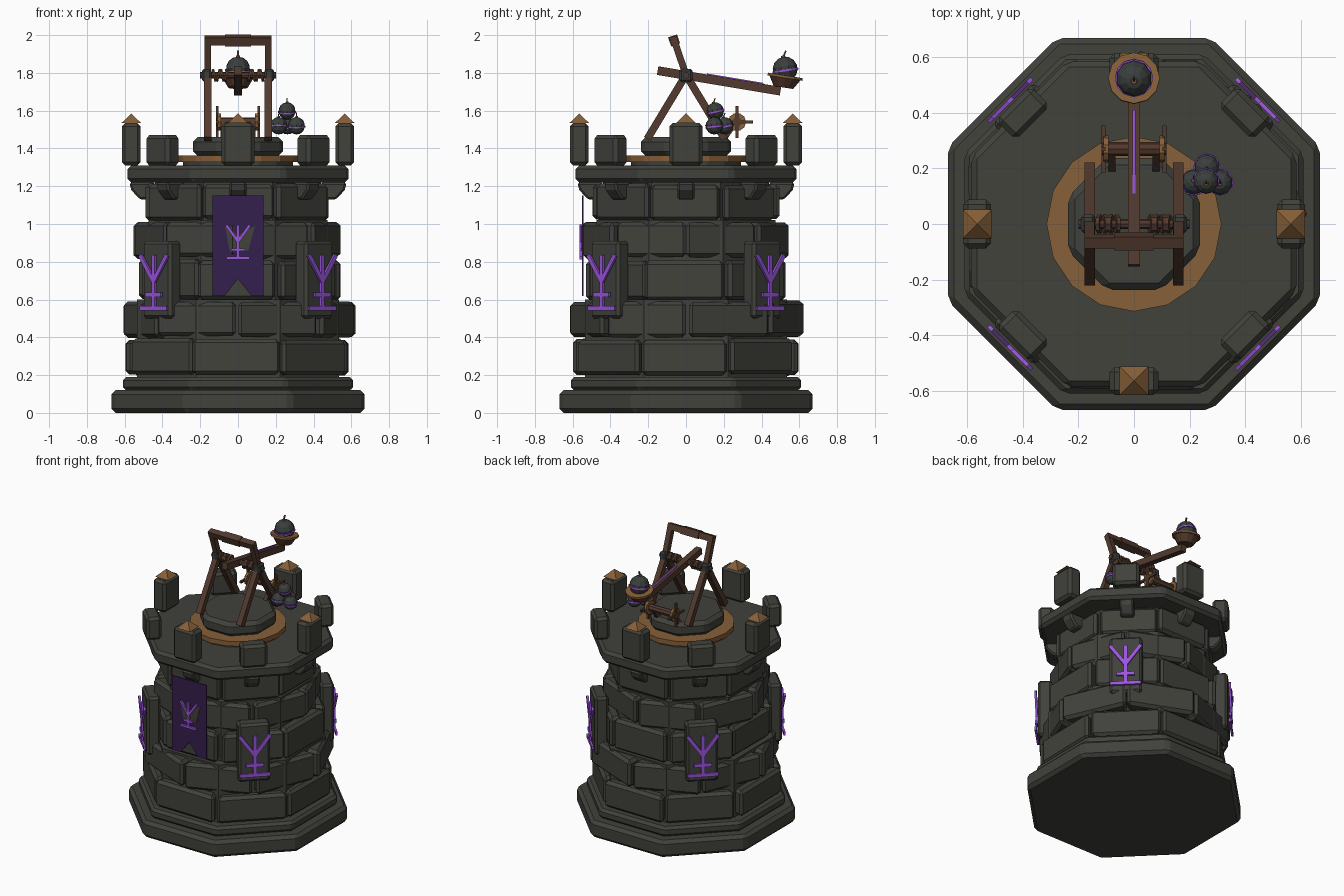
import bpy, bmesh, math, random
from mathutils import Matrix, Vector

random.seed(4)
cube = bpy.data.objects.get("Cube")
if cube:
    bpy.data.objects.remove(cube, do_unlink=True)


def material(name, rgb):
    m = bpy.data.materials.new(name)
    m.use_nodes = True
    m.diffuse_color = (*rgb, 1)
    m.node_tree.nodes["Principled BSDF"].inputs["Base Color"].default_value = (*rgb, 1)
    return m


STONE = material("dark stone", (0.052, 0.054, 0.044))
IRON = material("dark iron", (0.042, 0.05, 0.046))
WOOD = material("brown wood", (0.085, 0.042, 0.027))
BRONZE = material("bronze", (0.24, 0.115, 0.04))
GLOW = material("bright purple", (0.33, 0.09, 0.72))
CLOTH = material("dark purple cloth", (0.035, 0.014, 0.075))

T = math.tan(math.pi / 8)
ID = Matrix.Identity(4)


def turn(deg, axis="Z"):
    return Matrix.Rotation(math.radians(deg), 4, axis)


def finish(name, bm, mat, M=ID, bevel=0):
    bmesh.ops.recalc_face_normals(bm, faces=bm.faces)
    mesh = bpy.data.meshes.new(name)
    bm.to_mesh(mesh)
    bm.free()
    mesh.materials.append(mat)
    ob = bpy.data.objects.new(name, mesh)
    bpy.context.collection.objects.link(ob)
    ob.matrix_world = M
    if bevel:
        mod = ob.modifiers.new("chamfer", "BEVEL")
        mod.width = bevel
        mod.segments = 1
        mod.angle_limit = math.radians(35)
    return ob


def prism(name, pts, z0, z1, mat, M=ID, bevel=0):
    bm = bmesh.new()
    face = bm.faces.new([bm.verts.new((x, y, z0)) for x, y in pts])
    ext = bmesh.ops.extrude_face_region(bm, geom=[face])
    top = [v for v in ext["geom"] if isinstance(v, bmesh.types.BMVert)]
    bmesh.ops.translate(bm, vec=(0, 0, z1 - z0), verts=top)
    return finish(name, bm, mat, M, bevel)


def octagon(apothem):
    r = apothem / math.cos(math.pi / 8)
    return [(r * math.cos(a), r * math.sin(a))
            for a in (math.pi / 8 + i * math.pi / 4 for i in range(8))]


def box(name, center, size, mat, M=ID, bevel=0):
    bm = bmesh.new()
    bmesh.ops.create_cube(bm, size=1, matrix=Matrix.Diagonal((*size, 1)))
    return finish(name, bm, mat, M @ Matrix.Translation(center), bevel)


def beam(name, a, b, w, h, mat, M=ID):
    a, b = Vector(a), Vector(b)
    rot = (b - a).to_track_quat("Z", "Y").to_matrix().to_4x4()
    return box(name, (0, 0, 0), (w, h, (b - a).length), mat,
               M @ Matrix.Translation((a + b) / 2) @ rot)


def cone(name, center, r1, r2, depth, sides, mat, rot=ID, M=ID):
    bm = bmesh.new()
    bmesh.ops.create_cone(bm, cap_ends=True, segments=sides, radius1=r1, radius2=r2, depth=depth)
    return finish(name, bm, mat, M @ Matrix.Translation(center) @ rot)


# Stepped base, inner core and parapet slab
prism("base_plinth", octagon(0.67), 0, 0.12, STONE, bevel=0.022)
prism("base_step", octagon(0.61), 0.12, 0.19, STONE, bevel=0.018)
prism("core_low", octagon(0.535), 0.18, 0.6, STONE)
prism("core_mid", octagon(0.475), 0.6, 1.02, STONE)
prism("core_high", octagon(0.44), 1.02, 1.24, STONE)
prism("parapet_slab", octagon(0.585), 1.22, 1.31, STONE, bevel=0.02)

# Block courses, every other one turned by half a face
courses = [(0.2, 0.39, 0.585, 0), (0.4, 0.59, 0.575, 22.5), (0.6, 0.81, 0.53, 0),
           (0.82, 1.01, 0.515, 22.5), (1.02, 1.21, 0.485, 0)]
for n, (z0, z1, ap, offset) in enumerate(courses):
    for i in range(8):
        r = ap + random.uniform(-0.008, 0.012)
        inner = r - 0.12
        w, wi = r * T - 0.008, inner * T - 0.008
        tilt = turn(45 * i + offset + random.uniform(-1.2, 1.2))
        prism(f"block_{n}_{i}", [(inner, -wi), (r, -w), (r, w), (inner, wi)],
              z0 + random.uniform(-0.006, 0.006), z1 + random.uniform(-0.006, 0.006),
              STONE, tilt, 0.02)


def rune(name, M, s):
    # Strokes lie in the local yz plane, facing +x
    strokes = [((0, 0), (0, 0.28)), ((-0.1, 0), (0.1, 0)), ((-0.058, 0.07), (0.058, 0.07)),
               ((0, 0.14), (-0.1, 0.28)), ((0, 0.14), (0.1, 0.28))]
    for k, ((y0, h0), (y1, h1)) in enumerate(strokes):
        beam(f"{name}_stroke_{k}", (0, y0 * s, h0 * s), (0, y1 * s, h1 * s),
             0.014, 0.024 * s, GLOW, M)


# Merlons with alternating caps, corbels and diagonal tablets
for i in range(8):
    M = turn(45 * i)
    capped = i % 2 == 0
    top = 1.535 if capped else 1.47
    box(f"merlon_{i}", (0.565, 0, (1.31 + top) / 2), (0.1, 0.175, top - 1.31), STONE, M, 0.018)
    prism(f"corbel_{i}", [(0.44, 1.22), (0.575, 1.22), (0.565, 1.18), (0.52, 1.13), (0.44, 1.13)],
          -0.045, 0.045, STONE, M @ turn(90, "X"), 0.01)
    if capped:
        cone(f"merlon_cap_{i}", (0.565, 0, 1.56), 0.073, 0, 0.05, 4, BRONZE, turn(45), M)
    else:
        box(f"tablet_{i}", (0.57, 0, 0.705), (0.09, 0.21, 0.41), STONE, M, 0.015)
        rune(f"tablet_rune_{i}", M @ Matrix.Translation((0.63, 0, 0.555)), 1)

# Swallowtail banner on the front, with a stone emblem plate and small rune
to_front = turn(90, "X")
prism("banner", [(-0.135, 1.15), (-0.135, 0.62), (-0.07, 0.62), (0, 0.71), (0.07, 0.62),
                 (0.135, 0.62), (0.135, 1.15)], 0.542, 0.55, CLOTH, to_front)
prism("banner_emblem", [(-0.07, 0.99), (-0.045, 0.86), (0.055, 0.86), (0.09, 0.99), (0, 0.94)],
      0.547, 0.553, STONE, to_front)
rune("banner_rune", turn(-90) @ Matrix.Translation((0.557, 0, 0.82)), 0.62)

# Turntable
cone("turntable_ring", (0, 0, 1.345), 0.315, 0.315, 0.035, 16, BRONZE)
cone("turntable_foot", (0, 0, 1.32), 0.29, 0.29, 0.03, 16, STONE)
prism("turntable_platform", octagon(0.238), 1.36, 1.46, STONE, bevel=0.025)

# Side frames: leaning front leg, back leg, upper post, hub and torsion coils
for side, s in (("left", 1), ("right", -1)):
    x = 0.16 * s
    beam(f"{side}_front_leg", (x, -0.205, 1.45), (x, 0, 1.79), 0.038, 0.04, WOOD)
    beam(f"{side}_back_leg", (x, 0.205, 1.45), (x, 0, 1.79), 0.038, 0.04, WOOD)
    beam(f"{side}_upper_post", (x, 0, 1.79), (x, -0.062, 1.97), 0.036, 0.036, WOOD)
    box(f"{side}_hub", (0.165 * s, 0, 1.787), (0.05, 0.068, 0.068), IRON, ID, 0.01)
    for k in range(4):
        cone(f"{side}_coil_{k}", ((0.062 + 0.021 * k) * s, 0, 1.787), 0.034, 0.034, 0.014, 8,
             WOOD, turn(90 + (-1) ** k * 14, "Y"))
    # Winch wheels with crossed handles
    cone(f"{side}_winch_wheel", (0.1 * s, 0.27, 1.54), 0.048, 0.048, 0.018, 10, BRONZE, turn(90, "Y"))
    for k in range(2):
        box(f"{side}_winch_handle_{k}", (0.11 * s, 0.27, 1.54), (0.014, 0.016, 0.168), WOOD,
            ID if k == 0 else Matrix.Translation((0, 0.27, 1.54)) @ turn(90, "X")
            @ Matrix.Translation((0, -0.27, -1.54)))
    beam(f"{side}_winch_stand", (0.08 * s, 0.2, 1.45), (0.08 * s, 0.27, 1.55), 0.025, 0.03, WOOD)
cone("axle", (0, 0, 1.787), 0.018, 0.018, 0.4, 8, WOOD, turn(90, "Y"))
cone("winch_roller", (0, 0.27, 1.54), 0.025, 0.025, 0.23, 8, WOOD, turn(90, "Y"))
cross = Matrix.Translation((0, -0.063, 1.972)) @ turn(19, "X")
box("cross_beam", (0, 0, 0), (0.355, 0.04, 0.042), WOOD, cross)
box("cross_beam_pad", (0, 0, 0), (0.14, 0.05, 0.05), WOOD, cross)

# Throwing arm with inlaid strip
beam("throwing_arm", (0, -0.15, 1.812), (0, 0.5, 1.703), 0.042, 0.046, WOOD)
beam("arm_strip", (0, 0.11, 1.793), (0, 0.41, 1.743), 0.01, 0.008, GLOW)


def shot(name, center, r, lean):
    # Faceted ball with a tilted belt and a fuse
    M = Matrix.Translation(center) @ turn(lean, "X")
    bm = bmesh.new()
    bmesh.ops.create_uvsphere(bm, u_segments=10, v_segments=7, radius=r)
    finish(f"{name}_ball", bm, IRON, M)
    cone(f"{name}_belt", (0, 0, -r * 0.1), r * 1.05, r * 1.05, r * 0.16, 12, GLOW, ID, M)
    cone(f"{name}_plug", (0, 0, r), r * 0.2, r * 0.16, r * 0.2, 6, BRONZE, ID, M)
    beam(f"{name}_fuse", (0, 0, r), (0, r * 0.3, r * 1.45), r * 0.13, r * 0.13, WOOD, M)


# Bowl at the end of the arm and its loaded shot
bowl = Matrix.Translation((0, 0.52, 1.75)) @ turn(-9, "X")
cone("bowl", (0, 0, 0), 0.052, 0.085, 0.055, 12, WOOD, ID, bowl)
cone("bowl_rim", (0, 0, 0.03), 0.093, 0.093, 0.014, 12, BRONZE, ID, bowl)
shot("loaded_shot", (0, 0.525, 1.82), 0.066, 9)

# Spare shots in a pile
for k, pos in enumerate([(0.215, 0.15, 1.52), (0.31, 0.15, 1.52), (0.262, 0.205, 1.52),
                         (0.26, 0.155, 1.598)]):
    shot(f"spare_shot_{k}", pos, 0.046, (-8, 6, 10, 12)[k])
